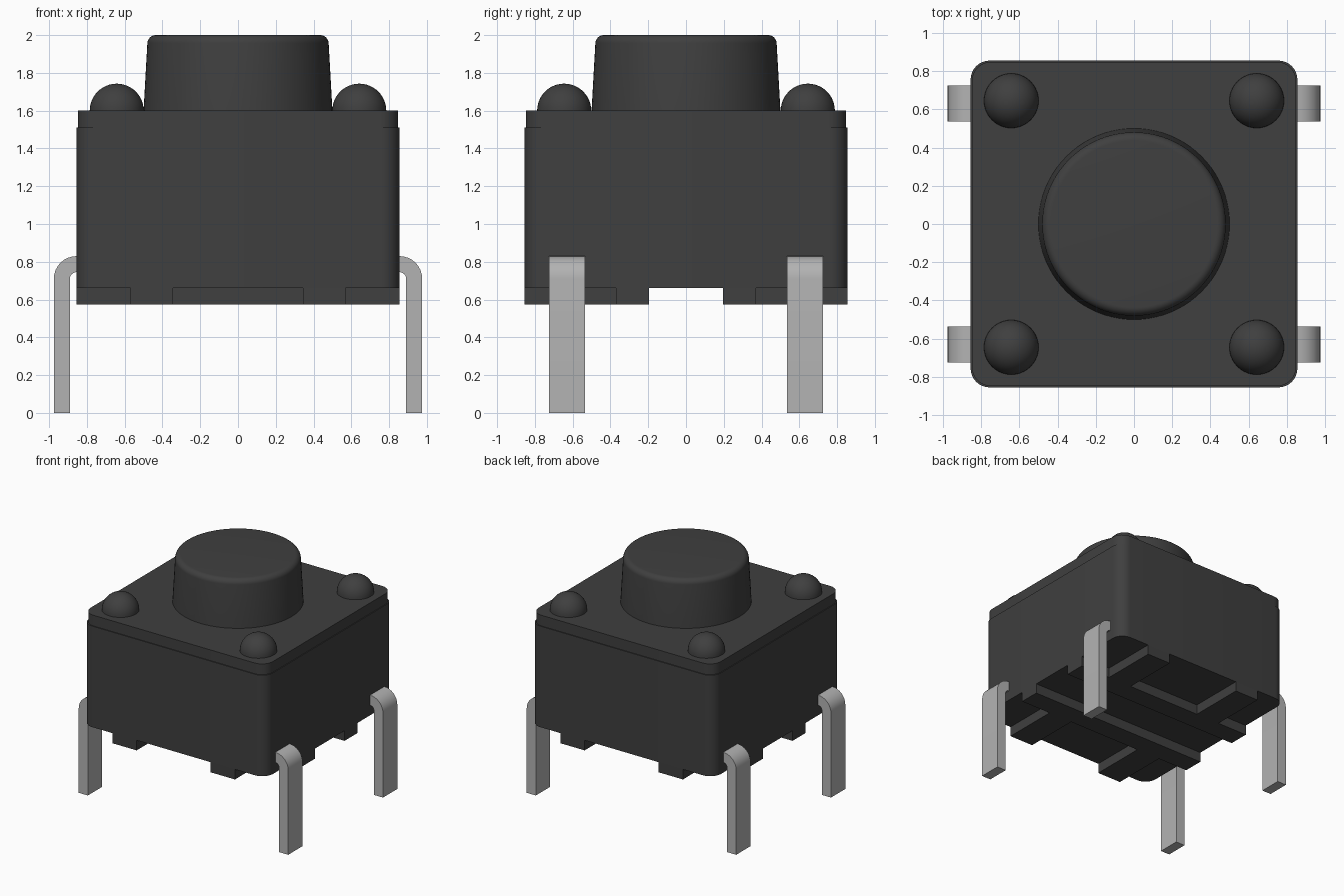
import bpy, bmesh, math

if "Cube" in bpy.data.objects:
    bpy.data.objects.remove(bpy.data.objects["Cube"])


def material(name, v):
    m = bpy.data.materials.new(name)
    m.diffuse_color = (v, v, v, 1)
    m.use_nodes = True
    m.node_tree.nodes["Principled BSDF"].inputs["Base Color"].default_value = m.diffuse_color
    return m


DARK = material("dark_plastic", 0.05)
METAL = material("pin_metal", 0.45)


def finish(name, bm, mat, angle=35):
    bmesh.ops.recalc_face_normals(bm, faces=bm.faces)
    me = bpy.data.meshes.new(name)
    bm.to_mesh(me)
    bm.free()
    ob = bpy.data.objects.new(name, me)
    bpy.context.collection.objects.link(ob)
    me.materials.append(mat)
    bpy.ops.object.select_all(action='DESELECT')
    bpy.context.view_layer.objects.active = ob
    ob.select_set(True)
    bpy.ops.object.shade_smooth_by_angle(angle=math.radians(angle))
    return ob


def prism(name, points, offset, mat):
    """Extrude a flat outline of 3D points along offset."""
    bm = bmesh.new()
    face = bm.faces.new([bm.verts.new(p) for p in points])
    new = bmesh.ops.extrude_face_region(bm, geom=[face], use_keep_orig=True)["geom"]
    bmesh.ops.translate(bm, vec=offset,
                        verts=[g for g in new if isinstance(g, bmesh.types.BMVert)])
    return finish(name, bm, mat)


def arc(cx, cy, r, a0, a1, n=8):
    return [(cx + r * math.cos(math.radians(a0 + (a1 - a0) * i / n)),
             cy + r * math.sin(math.radians(a0 + (a1 - a0) * i / n))) for i in range(n + 1)]


def rounded_square(h, r):
    c = h - r
    return [p for k, (sx, sy) in enumerate([(1, 1), (-1, 1), (-1, -1), (1, -1)])
            for p in arc(sx * c, sy * c, r, 90 * k, 90 * k + 90)]


def lathe(name, profile, x=0, y=0, steps=64):
    """Spin an (r, z) profile ending on the axis."""
    bm = bmesh.new()
    vs = [bm.verts.new((r, 0, z)) for r, z in profile]
    es = [bm.edges.new(e) for e in zip(vs, vs[1:])]
    bmesh.ops.spin(bm, geom=vs + es, cent=(0, 0, 0), axis=(0, 0, 1),
                   angle=2 * math.pi, steps=steps)
    bmesh.ops.remove_doubles(bm, verts=bm.verts, dist=1e-4)
    ob = finish(name, bm, DARK)
    ob.location = (x, y, 0)
    return ob


# housing and the slightly smaller cover plate
prism("housing", [(x, y, 0.66) for x, y in rounded_square(0.855, 0.1)], (0, 0, 0.85), DARK)
prism("cover_plate", [(x, y, 1.51) for x, y in rounded_square(0.848, 0.1)], (0, 0, 0.09), DARK)

# push button with tapered side and rounded rim
lathe("button", [(0.5, 1.6)] + arc(0.435, 1.955, 0.045, 3, 90) + [(0, 2.0)], steps=80)

# four domed rivets on the cover
for sx in (-1, 1):
    for sy in (-1, 1):
        lathe("rivet", arc(0, 1.6, 0.143, 0, 90, 12), sx * 0.642, sy * 0.645, 40)

# underside standoffs: a rail on each side of the channel, with two teeth to the edge
half = [(0.855, 0.195), (0.855, 0.37), (0.57, 0.37), (0.57, 0.855), (0.345, 0.855), (0.345, 0.37)]
comb = half + [(-x, y) for x, y in reversed(half)]
for sy in (-1, 1):
    prism("standoff_rail", [(x, sy * y, 0.575) for x, y in comb], (0, 0, 0.085), DARK)

# four bent pins
outline = ([(0.975, 0.0)] + arc(0.855, 0.71, 0.12, 0, 90) + [(0.8, 0.83), (0.8, 0.745)]
           + arc(0.855, 0.71, 0.035, 90, 0) + [(0.89, 0.0)])
for sx in (-1, 1):
    for sy in (-1, 1):
        prism("pin", [(sx * x, sy * 0.535, z) for x, z in outline], (0, sy * 0.19, 0), METAL)
